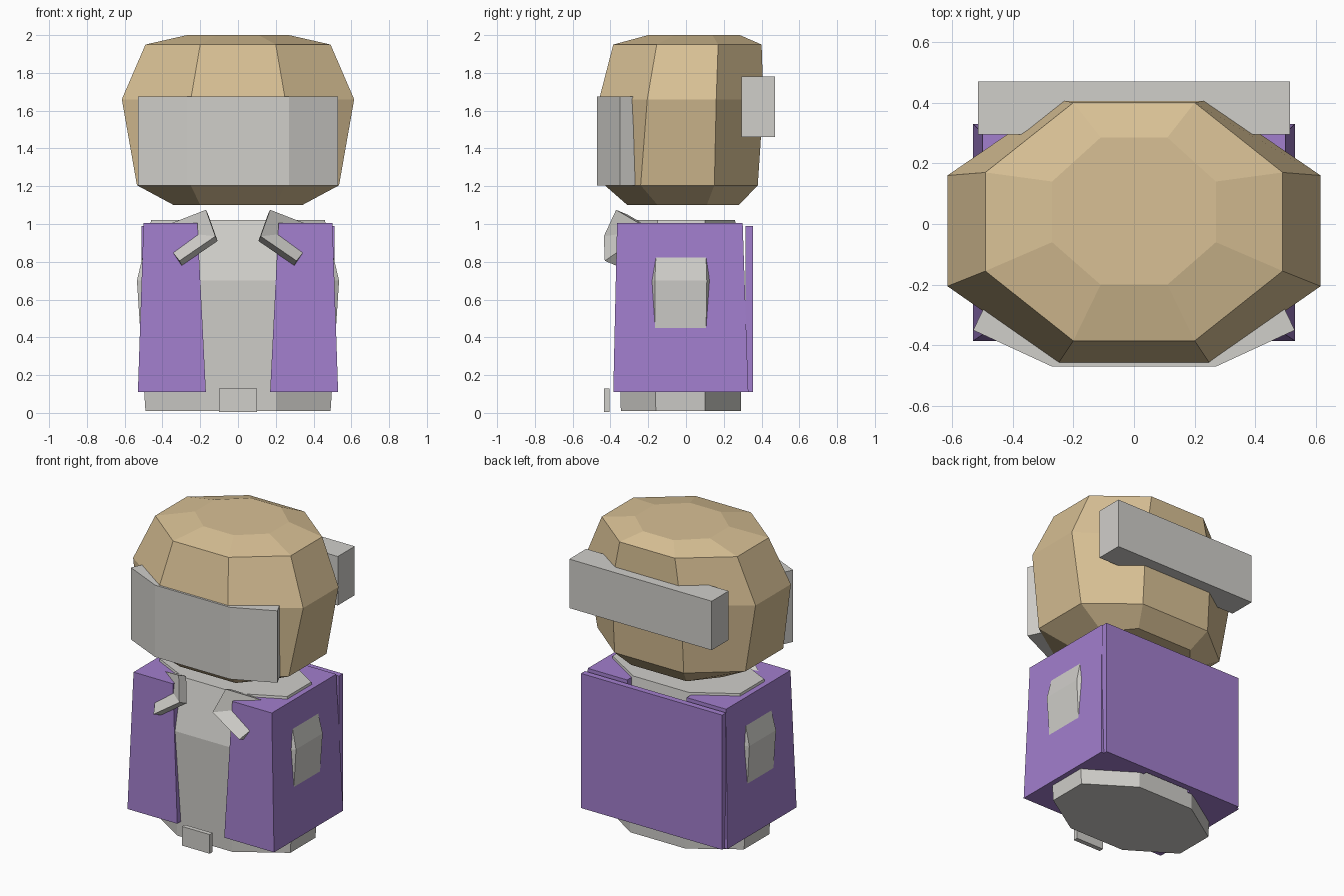
import bpy, bmesh

if "Cube" in bpy.data.objects:
    bpy.data.objects.remove(bpy.data.objects["Cube"])


def material(name, rgb):
    m = bpy.data.materials.new(name)
    m.diffuse_color = (*rgb, 1.0)
    m.use_nodes = True
    m.node_tree.nodes["Principled BSDF"].inputs["Base Color"].default_value = m.diffuse_color
    return m


TAN = material("tan", (0.69, 0.53, 0.30))
GREY = material("light grey", (0.63, 0.62, 0.59))
PURPLE = material("purple", (0.36, 0.21, 0.61))


def loft(name, rings, mat):
    """Skin a stack of equal-length rings and cap both ends."""
    bm = bmesh.new()
    loops = [[bm.verts.new(p) for p in ring] for ring in rings]
    n = len(loops[0])
    for low, high in zip(loops, loops[1:]):
        for i in range(n):
            j = (i + 1) % n
            bm.faces.new((low[i], low[j], high[j], high[i]))
    bm.faces.new(loops[0][::-1])
    bm.faces.new(loops[-1])
    bmesh.ops.recalc_face_normals(bm, faces=bm.faces)
    mesh = bpy.data.meshes.new(name)
    bm.to_mesh(mesh)
    bm.free()
    mesh.materials.append(mat)
    obj = bpy.data.objects.new(name, mesh)
    bpy.context.collection.objects.link(obj)
    return obj


def octagon(z, flat, half, front, back, side_front, side_back):
    """Stretched octagon: half width, front/back depth, and flat lengths."""
    right = [(flat, front, z), (half, side_front, z),
             (half, side_back, z), (flat, back, z)]
    return right + [(-x, y, h) for x, y, h in reversed(right)]


def rect(z, x0, x1, y0, y1):
    return [(x0, y0, z), (x1, y0, z), (x1, y1, z), (x0, y1, z)]


def box(name, x, y, z, mat):
    return loft(name, [rect(h, *x, *y) for h in z], mat)


# Head
loft("head", [
    octagon(1.10, 0.20, 0.34, -0.31, 0.28, -0.15, 0.11),
    octagon(1.205, 0.25, 0.535, -0.43, 0.38, -0.24, 0.15),
    octagon(1.66, 0.25, 0.615, -0.46, 0.41, -0.205, 0.16),
    octagon(1.95, 0.20, 0.49, -0.385, 0.40, -0.155, 0.17),
    octagon(2.00, 0.11, 0.27, -0.20, 0.285, -0.06, 0.14),
], TAN)

# Torso
loft("torso", [
    octagon(0.01, 0.20, 0.49, -0.345, 0.29, -0.16, 0.10),
    octagon(0.70, 0.20, 0.535, -0.365, 0.30, -0.165, 0.11),
    octagon(1.02, 0.20, 0.46, -0.28, 0.26, -0.15, 0.10),
], GREY)

# Visor wrapped around the face
visor = [(0.27, -0.47), (0.53, -0.35), (0.475, -0.235), (0.25, -0.36)]
visor += [(-x, y) for x, y in reversed(visor)]
loft("visor", [[(x, y, z) for x, y in visor] for z in (1.205, 1.675)], GREY)

# Bar on the back of the head, belt buckle, back panel
box("head_bar", (-0.515, 0.515), (0.295, 0.47), (1.46, 1.78), GREY)
box("buckle", (-0.10, 0.10), (-0.435, -0.405), (0.005, 0.13), GREY)
box("coat_back", (-0.51, 0.51), (0.315, 0.355), (0.11, 0.99), PURPLE)

# Coat halves and collar tips on both sides
for side, s in (("right", 1), ("left", -1)):
    loft(f"coat_{side}", [
        [(s * x, y, z) for x, y, z in rect(0.11, 0.17, 0.53, -0.385, 0.33)],
        [(s * x, y, z) for x, y, z in rect(1.005, 0.215, 0.50, -0.365, 0.30)],
    ], PURPLE)
    front = [(0.17, -0.37, 1.075), (0.44, -0.19, 0.97),
             (0.31, -0.43, 0.805), (0.12, -0.435, 0.935)]
    rear = [(x - 0.012, y + 0.06, z - 0.025) for x, y, z in front]
    collar = loft(f"collar_{side}", [[(s * x, y, z) for x, y, z in ring]
                                     for ring in (front, rear)], GREY)
    # Crease the collar tip from its outer to its inner corner
    bm = bmesh.new()
    bm.from_mesh(collar.data)
    bm.verts.ensure_lookup_table()
    bmesh.ops.connect_verts(bm, verts=[bm.verts[1], bm.verts[3]])
    bm.to_mesh(collar.data)
    bm.free()
